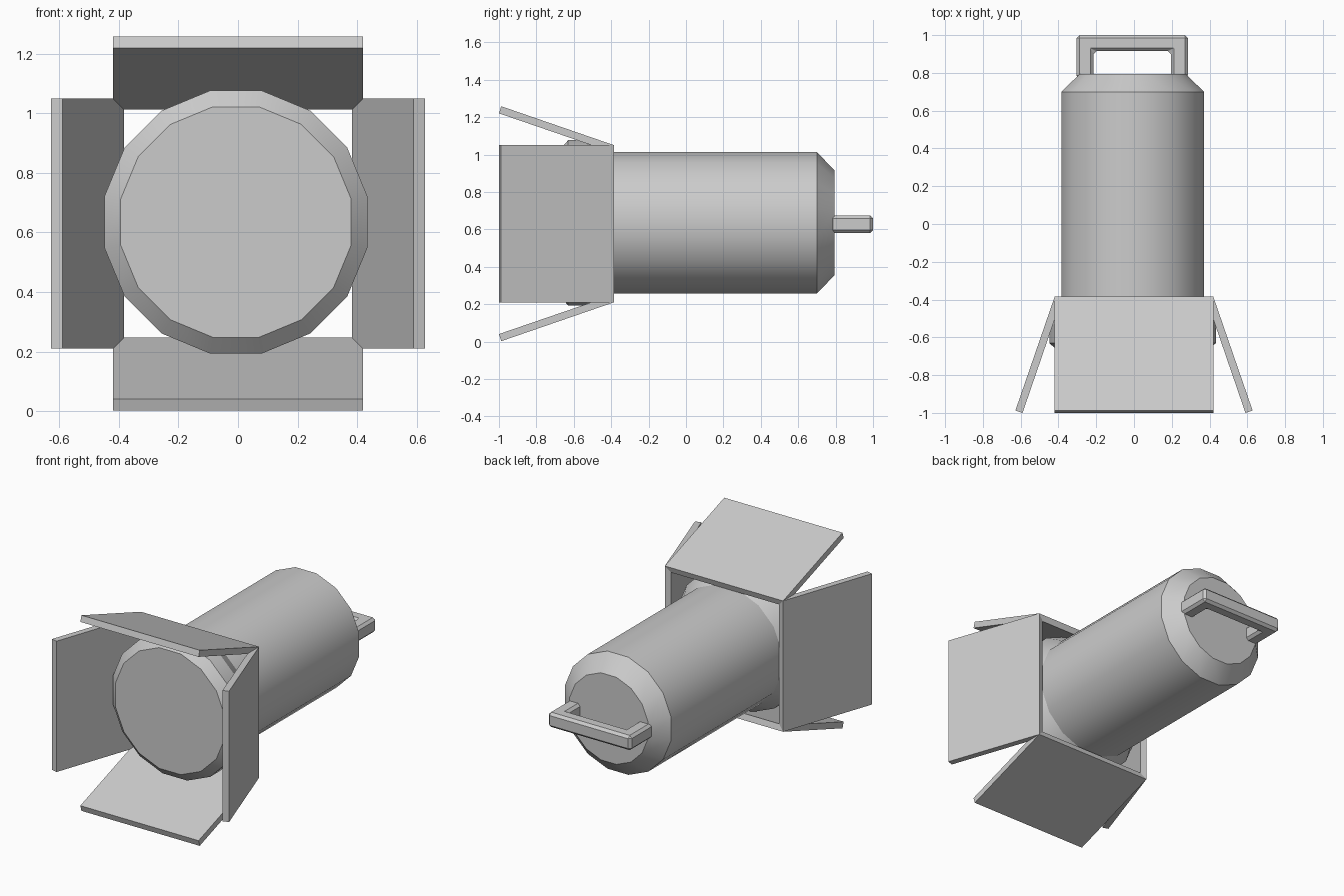
import bpy, bmesh, math
from mathutils import Matrix

if "Cube" in bpy.data.objects:
    bpy.data.objects.remove(bpy.data.objects["Cube"])

CX, CZ = -0.007, 0.635   # lamp axis
SIDES = 16


def make_object(name, bm):
    bmesh.ops.recalc_face_normals(bm, faces=bm.faces)
    mesh = bpy.data.meshes.new(name)
    bm.to_mesh(mesh)
    bm.free()
    obj = bpy.data.objects.new(name, mesh)
    bpy.context.collection.objects.link(obj)
    return obj


def smooth(obj, angle):
    bpy.ops.object.select_all(action='DESELECT')
    obj.select_set(True)
    bpy.context.view_layer.objects.active = obj
    bpy.ops.object.shade_smooth_by_angle(angle=math.radians(angle))


def lathe_y(name, profile):
    """Closed 16-sided solid around the lamp axis from (y, radius) pairs."""
    bm = bmesh.new()
    rings = []
    for y, r in profile:
        angles = [(i + 0.5) * 2 * math.pi / SIDES for i in range(SIDES)]
        rings.append([bm.verts.new((CX + r * math.cos(a), y, CZ + r * math.sin(a)))
                      for a in angles])
    for a, b in zip(rings, rings[1:]):
        for i in range(SIDES):
            j = (i + 1) % SIDES
            bm.faces.new((a[i], a[j], b[j], b[i]))
    bm.faces.new(rings[0])
    bm.faces.new(rings[-1])
    return make_object(name, bm)


def prism(name, outline, vector):
    bm = bmesh.new()
    face = bm.faces.new([bm.verts.new(p) for p in outline])
    ext = bmesh.ops.extrude_face_region(bm, geom=[face])
    verts = [v for v in ext["geom"] if isinstance(v, bmesh.types.BMVert)]
    bmesh.ops.translate(bm, verts=verts, vec=vector)
    return make_object(name, bm)


# Lamp housing: lens face, front rim, barrel and tapered back
housing = lathe_y("lamp_housing", [
    (-0.68, 0.395), (-0.63, 0.45), (-0.53, 0.45), (-0.42, 0.385),
    (0.70, 0.385), (0.795, 0.285)])
smooth(housing, 30)

# Four splayed flaps around the lens
flap_profile = [(-0.385, 0.42), (-0.988, 0.628), (-1.0, 0.59), (-0.397, 0.383)]
for k, side in enumerate(("top", "left", "bottom", "right")):
    flap = prism(side + "_flap", [(-0.42, y, r) for y, r in flap_profile], (0.84, 0, 0))
    flap.data.transform(Matrix.Translation((0, 0, 0.63))
                        @ Matrix.Rotation(-k * math.pi / 2, 4, 'Y'))

# Rear U-shaped carrying handle
outline = [(-0.295, 0.77), (-0.295, 1.0), (0.295, 1.0), (0.295, 0.77),
           (0.205, 0.77), (0.205, 0.915), (-0.205, 0.915), (-0.205, 0.77)]
handle = prism("rear_handle", [(x - 0.01, y, 0.58) for x, y in outline], (0, 0, 0.095))
bevel = handle.modifiers.new("Bevel", 'BEVEL')
bevel.width = 0.016
bevel.segments = 1
bevel.limit_method = 'ANGLE'
